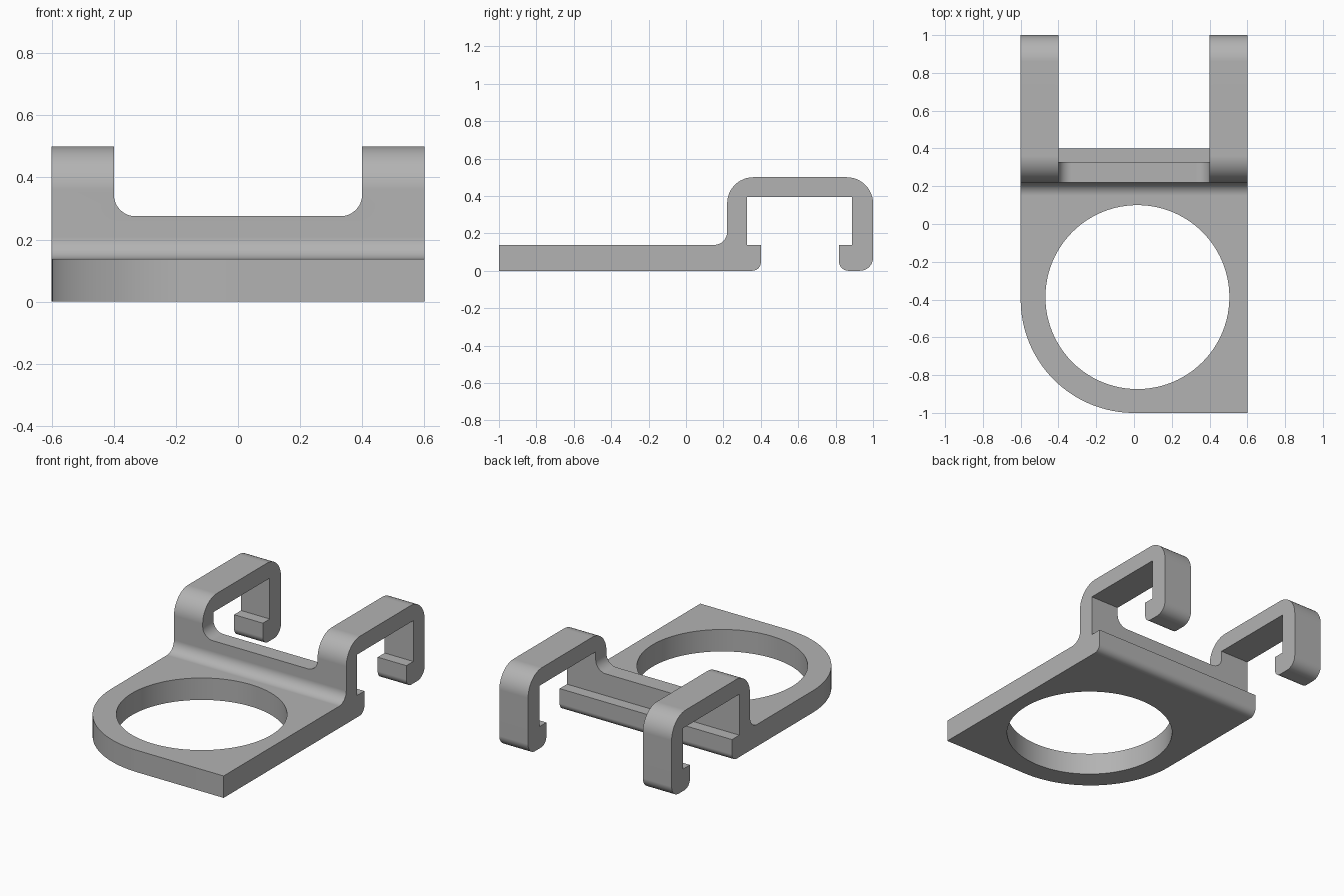
import bpy
import bmesh
import math
from mathutils import Vector

cube = bpy.data.objects.get("Cube")
if cube:
    bpy.data.objects.remove(cube, do_unlink=True)

grey = bpy.data.materials.new("plain grey")
grey.use_nodes = True
colour = (0.45, 0.45, 0.45, 1)
grey.diffuse_color = colour
grey.node_tree.nodes["Principled BSDF"].inputs["Base Color"].default_value = colour


def rounded(corners, steps=12):
    """Outline from (u, v, radius) corners, with an arc at each radius."""
    outline = []
    for i, (u, v, radius) in enumerate(corners):
        p = Vector((u, v))
        if not radius:
            outline.append(p)
            continue
        a = (Vector(corners[i - 1][:2]) - p).normalized()
        b = (Vector(corners[(i + 1) % len(corners)][:2]) - p).normalized()
        # Square corners only: the arc centre is one radius along both sides
        for k in range(steps + 1):
            t = k / steps * math.pi / 2
            outline.append(p + radius * (a * (1 - math.sin(t)) + b * (1 - math.cos(t))))
    return outline


def prism(name, outline, place, start, end):
    """Extrude an outline; place(u, v, w) maps it into the model."""
    bm = bmesh.new()
    low = [bm.verts.new(place(p[0], p[1], start)) for p in outline]
    high = [bm.verts.new(place(p[0], p[1], end)) for p in outline]
    bm.faces.new(low)
    bm.faces.new(high)
    for i in range(len(low)):
        bm.faces.new((low[i - 1], low[i], high[i], high[i - 1]))
    bmesh.ops.recalc_face_normals(bm, faces=bm.faces)
    mesh = bpy.data.meshes.new(name)
    bm.to_mesh(mesh)
    bm.free()
    mesh.materials.append(grey)
    obj = bpy.data.objects.new(name, mesh)
    bpy.context.collection.objects.link(obj)
    return obj


def along_x(u, v, w):
    return (w, u, v)


def along_y(u, v, w):
    return (u, w, v)


def along_z(u, v, w):
    return (u, v, w)


# Side profile: plate, upright, ledge and hook
profile = [
    (-1, 0, 0), (0.4, 0, 0.045), (0.4, 0.138, 0), (0.327, 0.138, 0),
    (0.327, 0.395, 0), (0.887, 0.395, 0), (0.887, 0.138, 0), (0.818, 0.138, 0),
    (0.818, 0, 0.05), (1, 0, 0.07), (1, 0.5, 0.14), (0.22, 0.5, 0.14),
    (0.22, 0.138, 0.07), (-1, 0.138, 0),
]
bracket = prism("hook_bracket", rounded(profile), along_x, -0.6, 0.6)

# Round opening through the plate
ring = [(0.018 + 0.487 * math.cos(math.tau * i / 96),
         -0.387 + 0.487 * math.sin(math.tau * i / 96)) for i in range(96)]

# Waste outside the rounded front right corner
corner = [(-0.7, -1.1), (0, -1.1)]
corner += [(-0.6 * math.sin(t), -0.4 - 0.6 * math.cos(t))
           for t in (math.pi / 2 * i / 32 for i in range(33))]
corner += [(-0.7, -0.4)]

# Gap between the two hooks, rounded at the bottom of the upright
notch = rounded([(-0.4, 0.275, 0.07), (0.4, 0.275, 0.07), (0.4, 0.7, 0), (-0.4, 0.7, 0)])
gap = [(-0.4, -0.1), (0.4, -0.1), (0.4, 0.7), (-0.4, 0.7)]

cutters = [
    prism("opening_cutter", ring, along_z, -0.1, 0.3),
    prism("corner_cutter", corner, along_z, -0.1, 0.3),
    prism("notch_cutter", notch, along_y, 0.1, 0.6),
    prism("gap_cutter", gap, along_y, 0.6, 1.1),
]

bpy.ops.object.select_all(action="DESELECT")
bracket.select_set(True)
bpy.context.view_layer.objects.active = bracket
for cutter in cutters:
    cutter.hide_render = True
    cut = bracket.modifiers.new(cutter.name, "BOOLEAN")
    cut.operation = "DIFFERENCE"
    cut.solver = "EXACT"
    cut.object = cutter
    bpy.ops.object.modifier_apply(modifier=cut.name)
    bpy.data.objects.remove(cutter, do_unlink=True)

# Smooth fillets with flat plate faces
bpy.ops.object.shade_smooth_by_angle(angle=math.radians(30))
weighted = bracket.modifiers.new("even_shading", "WEIGHTED_NORMAL")
weighted.keep_sharp = True
